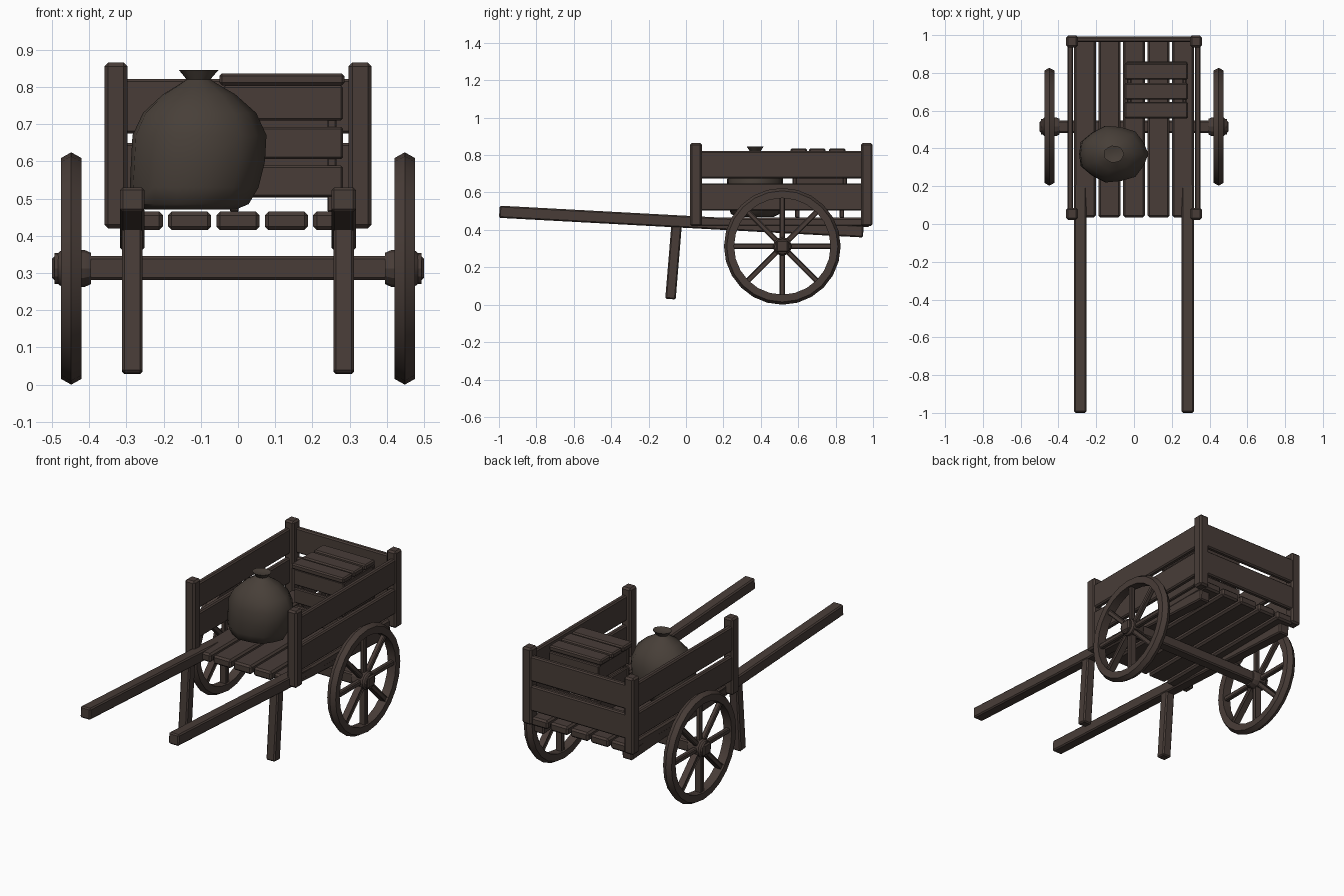
import bpy, bmesh, math
from mathutils import Vector, Matrix

if "Cube" in bpy.data.objects:
    bpy.data.objects.remove(bpy.data.objects["Cube"])


def material(name, rgb):
    m = bpy.data.materials.new(name)
    m.diffuse_color = (*rgb, 1)
    m.use_nodes = True
    m.node_tree.nodes["Principled BSDF"].inputs["Base Color"].default_value = m.diffuse_color
    return m


WOOD = material("dark_wood", (0.065, 0.046, 0.039))
CLOTH = material("sack_cloth", (0.064, 0.050, 0.040))


def finish(name, bm, mat, smooth=None):
    bmesh.ops.recalc_face_normals(bm, faces=bm.faces)
    me = bpy.data.meshes.new(name)
    bm.to_mesh(me)
    bm.free()
    me.materials.append(mat)
    ob = bpy.data.objects.new(name, me)
    bpy.context.collection.objects.link(ob)
    if smooth:
        bpy.ops.object.select_all(action='DESELECT')
        ob.select_set(True)
        bpy.context.view_layer.objects.active = ob
        bpy.ops.object.shade_smooth_by_angle(angle=math.radians(smooth))
    return ob


def add_box(bm, size, matrix, bevel=0.007):
    """Chamfered box added to a bmesh."""
    verts = bmesh.ops.create_cube(bm, size=1)["verts"]
    for v in verts:
        v.co = matrix @ Vector(c * s for c, s in zip(v.co, size))
    edges = {e for v in verts for e in v.link_edges}
    bmesh.ops.bevel(bm, geom=list(edges), offset=bevel, segments=1, affect='EDGES')


def box(name, x, y, z, bevel=0.007):
    bm = bmesh.new()
    mid = [(a + b) / 2 for a, b in (x, y, z)]
    add_box(bm, [b - a for a, b in (x, y, z)], Matrix.Translation(mid), bevel)
    return finish(name, bm, WOOD)


def beam(name, x, start, end, width):
    """Square beam at constant x between two (y, z) points."""
    a, b = Vector((x, *start)), Vector((x, *end))
    d = b - a
    rot = Matrix.Rotation(math.atan2(d.z, d.y), 4, 'X')
    bm = bmesh.new()
    add_box(bm, (width, d.length, width), Matrix.Translation((a + b) / 2) @ rot)
    return finish(name, bm, WOOD)


def add_lathe(bm, profile, segs, centre):
    """Closed ring of (x, radius) points turned about the x axis."""
    rings = []
    for i in range(segs):
        a = 2 * math.pi * i / segs
        rings.append([bm.verts.new(Vector(centre) + Vector((x, r * math.cos(a), r * math.sin(a))))
                      for x, r in profile])
    n = len(profile)
    for i in range(segs):
        p, q = rings[i], rings[(i + 1) % segs]
        for j in range(n):
            k = (j + 1) % n
            bm.faces.new((p[j], p[k], q[k], q[j]))


# Wheels: ridged rim, eight spokes and hub
WHEEL_Y, WHEEL_Z = 0.515, 0.312
RIM = [(-0.026, 0.258), (0.026, 0.258), (0.027, 0.297), (0, 0.312), (-0.027, 0.297)]
HUB = [(-0.053, 0.02), (-0.053, 0.042), (-0.035, 0.05), (0.025, 0.05),
       (0.035, 0.042), (0.045, 0.042), (0.045, 0.02)]
for side, label in ((-1, "left"), (1, "right")):
    centre = (side * 0.448, WHEEL_Y, WHEEL_Z)
    bm = bmesh.new()
    add_lathe(bm, RIM, 24, centre)
    finish(label + "_wheel_rim", bm, WOOD, 25)
    bm = bmesh.new()
    add_lathe(bm, [(side * x, r) for x, r in HUB], 12, centre)
    finish(label + "_wheel_hub", bm, WOOD, 25)
    bm = bmesh.new()
    for i in range(8):
        m = (Matrix.Translation(centre) @ Matrix.Rotation(i * math.pi / 4, 4, 'X')
             @ Matrix.Translation((0, 0, 0.15)))
        add_box(bm, (0.028, 0.028, 0.23), m, 0.005)
    finish(label + "_wheel_spokes", bm, WOOD)

    # Shaft running under the bed, with its prop leg
    beam(label + "_shaft", side * 0.284, (-0.998, 0.497), (0.948, 0.392), 0.065)
    beam(label + "_leg", side * 0.284, (-0.083, 0.03), (-0.05, 0.43), 0.056)

    # Corner posts and side boards
    xs = sorted((side * 0.297, side * 0.359))
    box(label + "_front_post", xs, (0.022, 0.086), (0.42, 0.865), 0.01)
    box(label + "_back_post", xs, (0.935, 0.998), (0.42, 0.865), 0.01)
    xb = sorted((side * 0.322, side * 0.353))
    box(label + "_lower_side_board", xb, (0.03, 0.985), (0.503, 0.649))
    box(label + "_upper_side_board", xb, (0.03, 0.985), (0.675, 0.821))

box("axle", (-0.5, 0.5), (WHEEL_Y - 0.032, WHEEL_Y + 0.032), (0.281, 0.345))

# Bed planks
for i in range(5):
    c = (i - 2) * 0.13
    box(f"bed_plank_{i + 1}", (c - 0.058, c + 0.058), (0.035, 0.985), (0.415, 0.465), 0.01)

# Back boards
box("lower_back_board", (-0.345, 0.345), (0.963, 0.993), (0.503, 0.649))
box("upper_back_board", (-0.345, 0.345), (0.963, 0.993), (0.675, 0.821))

# Slatted crate
for i, (z0, z1) in enumerate(((0.505, 0.588), (0.606, 0.692), (0.71, 0.803))):
    box(f"crate_front_board_{i + 1}", (-0.04, 0.282), (0.57, 0.592), (z0, z1), 0.005)
    box(f"crate_back_board_{i + 1}", (-0.04, 0.282), (0.838, 0.86), (z0, z1), 0.005)
    box(f"crate_left_board_{i + 1}", (-0.036, -0.014), (0.585, 0.845), (z0, z1), 0.005)
    box(f"crate_right_board_{i + 1}", (0.256, 0.278), (0.585, 0.845), (z0, z1), 0.005)
for i, y in enumerate((0.603, 0.702, 0.808)):
    box(f"crate_lid_slat_{i + 1}", (-0.05, 0.286), (y - 0.044, y + 0.044), (0.804, 0.836))
for i, x in enumerate((-0.01, 0.252)):
    for j, y in enumerate((0.596, 0.834)):
        box(f"crate_corner_{i * 2 + j + 1}", (x - 0.012, x + 0.012), (y - 0.012, y + 0.012),
            (0.465, 0.803), 0.003)

# Sack: stacked elliptical rings of (z, x centre, x radius, y radius), gathered at the neck
SACK = [(0.47, -0.13, 0.12, 0.10), (0.485, -0.13, 0.155, 0.13), (0.53, -0.122, 0.173, 0.145),
        (0.60, -0.112, 0.18, 0.15), (0.67, -0.108, 0.18, 0.15), (0.73, -0.107, 0.152, 0.128),
        (0.78, -0.107, 0.097, 0.085), (0.805, -0.107, 0.055, 0.048), (0.82, -0.107, 0.032, 0.028),
        (0.845, -0.107, 0.053, 0.045), (0.838, -0.107, 0.02, 0.018)]
SEGS = 14
bm = bmesh.new()
rings = []
for z, cx, rx, ry in SACK:
    ring = []
    for i in range(SEGS):
        a = 2 * math.pi * i / SEGS
        pleat = 1 + 0.025 * math.cos(a * SEGS / 2)
        ring.append(bm.verts.new((cx + rx * pleat * math.cos(a), 0.37 + ry * pleat * math.sin(a), z)))
    rings.append(ring)
for p, q in zip(rings, rings[1:]):
    for i in range(SEGS):
        k = (i + 1) % SEGS
        bm.faces.new((p[i], p[k], q[k], q[i]))
bm.faces.new(rings[0])
bm.faces.new(rings[-1])
finish("sack", bm, CLOTH, 50)
